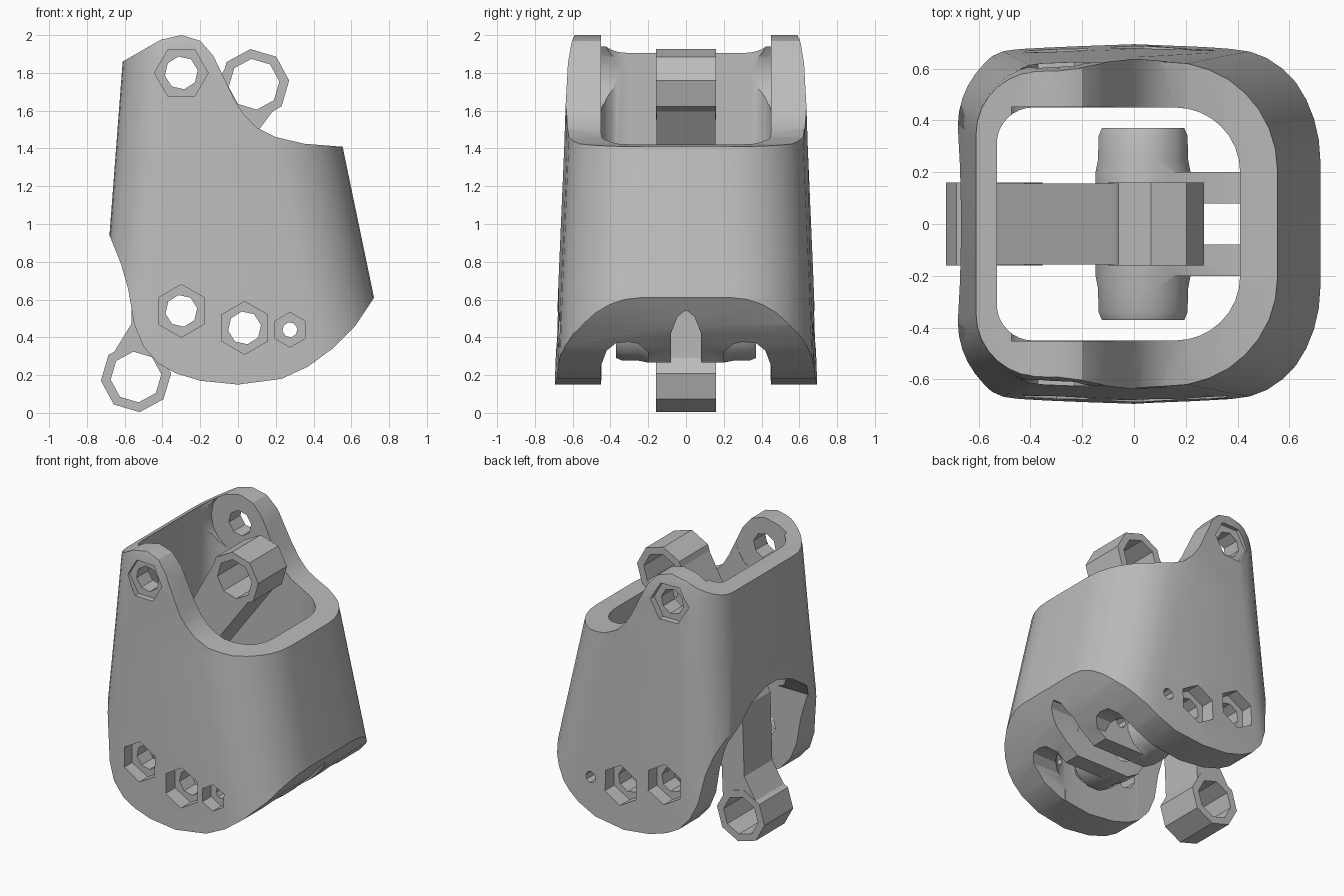
import bpy, bmesh
from math import cos, sin, pi, radians

cube = bpy.data.objects.get("Cube")
if cube:
    bpy.data.objects.remove(cube, do_unlink=True)

grey = bpy.data.materials.new("plain_grey")
grey.use_nodes = True
color = (0.5, 0.5, 0.5, 1)
grey.diffuse_color = color
grey.node_tree.nodes["Principled BSDF"].inputs["Base Color"].default_value = color


def loft(name, rings):
    """Closed solid through a list of matching point rings."""
    bm = bmesh.new()
    loops = [[bm.verts.new(p) for p in ring] for ring in rings]
    n = len(loops[0])
    for a, b in zip(loops, loops[1:]):
        for i in range(n):
            j = (i + 1) % n
            bm.faces.new((a[i], a[j], b[j], b[i]))
    bm.faces.new(loops[0])
    bm.faces.new(loops[-1])
    bmesh.ops.recalc_face_normals(bm, faces=bm.faces)
    mesh = bpy.data.meshes.new(name)
    bm.to_mesh(mesh)
    bm.free()
    mesh.materials.append(grey)
    obj = bpy.data.objects.new(name, mesh)
    bpy.context.collection.objects.link(obj)
    return obj


def prism(name, points, y0, y1):
    """Side profile (x, z) extruded along y."""
    return loft(name, [[(x, y, z) for x, z in points] for y in (y0, y1)])


def arch(name, points, x0, x1):
    """End profile (y, z) extruded along x."""
    return loft(name, [[(x, y, z) for y, z in points] for x in (x0, x1)])


def polygon(x, z, r, n, turn=0):
    return [(x + r * cos(2 * pi * i / n + radians(turn)),
             z + r * sin(2 * pi * i / n + radians(turn))) for i in range(n)]


def mirrored(half):
    """Complete a half profile that starts on the side and ends near the middle."""
    return half + [(-y, z) for y, z in reversed(half)]


def combine(obj, tool, operation):
    """Apply one boolean and remove its tool."""
    tool.hide_render = True
    mod = obj.modifiers.new("cut", 'BOOLEAN')
    mod.operation, mod.object, mod.solver = operation, tool, 'EXACT'
    bpy.context.view_layer.update()
    deps = bpy.context.evaluated_depsgraph_get()
    mesh = bpy.data.meshes.new_from_object(obj.evaluated_get(deps))
    obj.modifiers.clear()
    obj.data = mesh
    bpy.data.objects.remove(tool, do_unlink=True)


def section(x0, x1, w, z, r_left, r_right, bow=0.0, steps=8):
    """Rounded rectangle with a corner radius for each end and bowed sides."""
    ring = []
    for sx, sy, start in ((1, 1, 0), (-1, 1, 90), (-1, -1, 180), (1, -1, 270)):
        r = r_right if sx > 0 else r_left
        cx = x1 - r if sx > 0 else x0 + r
        for i in range(steps + 1):
            a = radians(start + 90 * i / steps)
            ring.append((cx + r * cos(a), sy * (w - bow - r) + r * sin(a), z))
        if sx == sy:
            ring.append((0, sy * w, z))
    return ring


# Tapered shell
widths = ((0, 0.70), (0.7, 0.675), (1.4, 0.645), (1.85, 0.63), (1.96, 0.615), (2.05, 0.59))
body = loft("body_shell", [section(-0.752 + 0.076 * z, 0.847 - 0.208 * z, w, z, 0.27, 0.42, 0.015)
                           for z, w in widths])

# Side outline: ear, sloping mouth and rounded foot
outline = [(-0.8, 1.85), (-0.61, 1.86), (-0.41, 1.975), (-0.3, 2.0), (-0.2, 1.97),
           (-0.13, 1.89), (-0.02, 1.66), (0.03, 1.58), (0.1, 1.51), (0.2, 1.46),
           (0.35, 1.425), (0.54, 1.41), (0.9, 1.40), (0.9, 0.85), (0.72, 0.61),
           (0.62, 0.46), (0.5, 0.34), (0.37, 0.245), (0.23, 0.18), (0.0, 0.15),
           (-0.2, 0.17), (-0.33, 0.21), (-0.42, 0.26), (-0.5, 0.35), (-0.55, 0.47),
           (-0.58, 0.65), (-0.62, 0.79), (-0.68, 0.94), (-0.8, 1.1)]
combine(body, prism("outline", outline, -1, 1), 'INTERSECT')
combine(body, loft("bore", [section(-0.53, 0.41, 0.45, z, 0.14, 0.25) for z in (-0.2, 2.3)]),
        'DIFFERENCE')
combine(body, prism("ear_clearance", polygon(-0.3, 1.8, 0.225, 16), -0.451, 0.451), 'DIFFERENCE')

# Arched opening in the rear wall for the link
opening = mirrored([(0.45, 0.1), (0.45, 0.84), (0.38, 0.94), (0.22, 1.05), (0.06, 1.1)])
combine(body, arch("rear_opening", opening, -1, -0.4), 'DIFFERENCE')

# Pointed slot and rounded side pockets under the thick wall
slot = mirrored([(0.08, 0.05), (0.08, 0.42), (0.045, 0.51), (0.005, 0.54)])
combine(body, arch("slot", slot, 0.25, 0.8), 'DIFFERENCE')
pocket = [(0.2, 0.05), (0.2, 0.32), (0.25, 0.365), (0.3, 0.375), (0.37, 0.37),
          (0.42, 0.33), (0.45, 0.25), (0.45, 0.05)]
for s in (-1, 1):
    combine(body, arch("pocket", [(s * y, z) for y, z in pocket], 0.2, 0.6), 'DIFFERENCE')

# Inner pivot bosses and the ribs that carry them
pivot = (0.035, 0.45)
for s in (-1, 1):
    rings = [[(x, s * y, z) for x, z in polygon(*pivot, r, 12, 15)]
             for y, r in ((0.08, 0.19), (0.2, 0.19), (0.25, 0.18), (0.34, 0.178), (0.37, 0.165))]
    combine(body, loft("boss", rings), 'UNION')
    ys = sorted((s * 0.08, s * 0.2))
    rib = [(0.05, 0.268), (0.405, 0.268), (0.45, 0.32), (0.45, 0.58), (0.08, 0.6)]
    combine(body, prism("rib", rib, *ys), 'UNION')

# Bolt holes with polygonal nut recesses
bolts = ((-0.3, 1.80, 0.088, 0.142, 0), (-0.3, 0.54, 0.085, 0.14, 30),
         (0.035, 0.45, 0.088, 0.14, 30), (0.275, 0.44, 0.04, 0.092, 30))
for x, z, r, nut, turn in bolts:
    combine(body, prism("bolt", polygon(x, z, r, 8, 10), -1, 1), 'DIFFERENCE')
    for s in (-1, 1):
        if s < 0 or r > 0.05:
            ys = sorted((s * 0.58, s))
            combine(body, prism("nut", polygon(x, z, nut, 6, turn), *ys), 'DIFFERENCE')

bpy.ops.object.select_all(action='DESELECT')
body.select_set(True)
bpy.context.view_layer.objects.active = body
bpy.ops.object.shade_smooth_by_angle(angle=radians(30))

# Bent link with an eye at each end
top, low = (0.085, 1.74), (-0.54, 0.19)
link = prism("link_arm", [(0.23, 1.66), (-0.06, 1.84), (-0.55, 0.95), (-0.565, 0.47),
                          (-0.67, 0.3), (-0.40, 0.25), (-0.39, 0.5), (-0.36, 0.86)], -0.157, 0.157)
for center in (top, low):
    combine(link, prism("eye", polygon(*center, 0.187, 8, 6), -0.16, 0.16), 'UNION')
for center in (top, low):
    combine(link, prism("eye_hole", polygon(*center, 0.135, 8, 6), -1, 1), 'DIFFERENCE')
